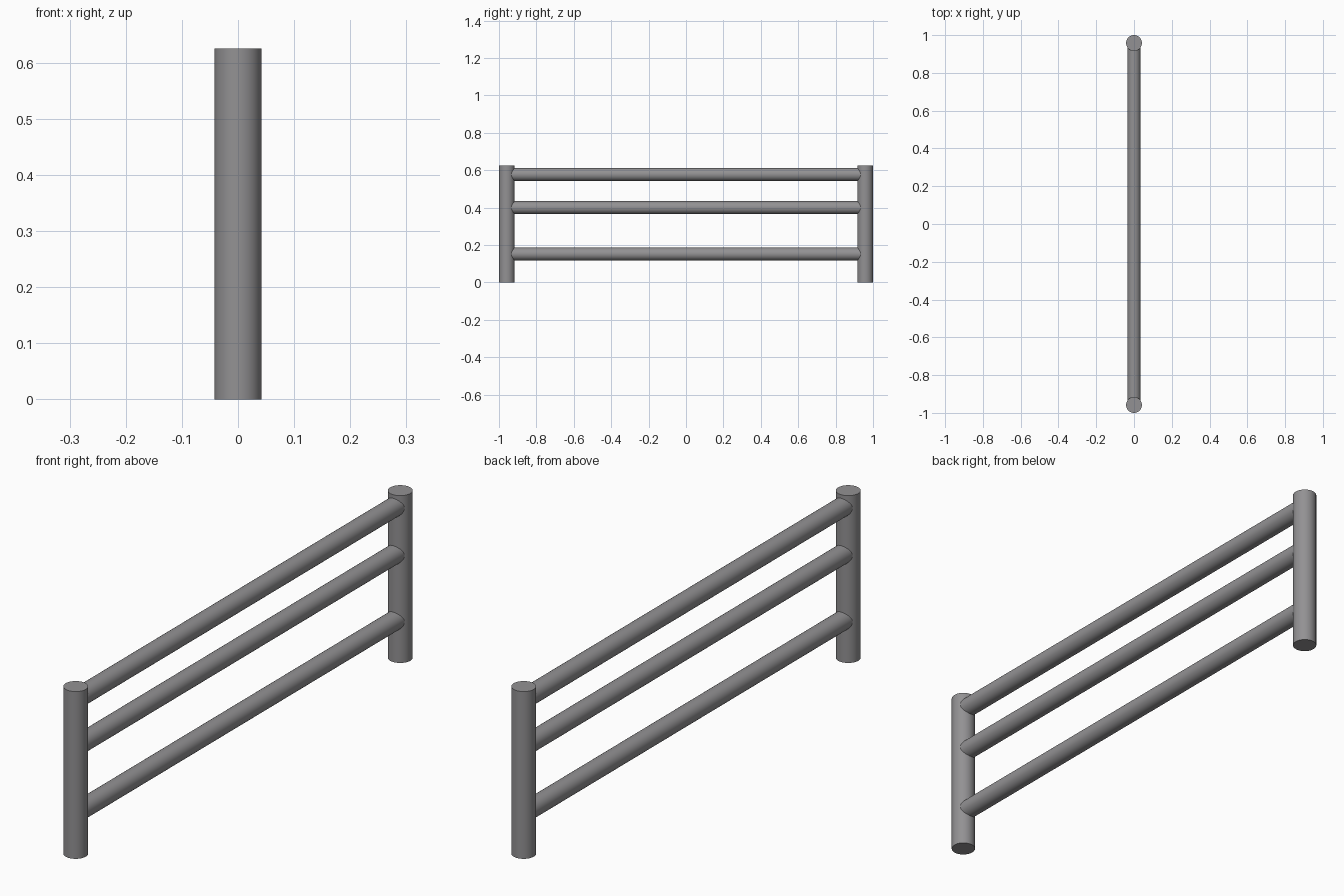
import bpy
import math

if "Cube" in bpy.data.objects:
    bpy.data.objects.remove(bpy.data.objects["Cube"])

POST_R, POST_H = 0.042, 0.625
POST_Y = 1.0 - POST_R
RAIL_R = 0.0345

# Dark grey metal
metal = bpy.data.materials.new("dark_grey_metal")
metal.diffuse_color = (0.29, 0.285, 0.293, 1)
metal.use_nodes = True
metal.node_tree.nodes["Principled BSDF"].inputs["Base Color"].default_value = metal.diffuse_color


def tube(name, radius, length, location, rotation=(0, 0, 0)):
    bpy.ops.mesh.primitive_cylinder_add(vertices=48, radius=radius, depth=length,
                                        location=location, rotation=rotation)
    obj = bpy.context.object
    obj.name = name
    obj.data.materials.append(metal)
    bpy.ops.object.shade_smooth_by_angle(angle=math.radians(30))
    return obj


# Upright posts at both ends
for name, side in (("front_post", -1), ("back_post", 1)):
    tube(name, POST_R, POST_H, (0, side * POST_Y, POST_H / 2))

# Horizontal rails running between the post centres
for name, z in (("lower_rail", 0.152), ("middle_rail", 0.4), ("top_rail", 0.577)):
    tube(name, RAIL_R, 2 * POST_Y, (0, 0, z), (math.pi / 2, 0, 0))
